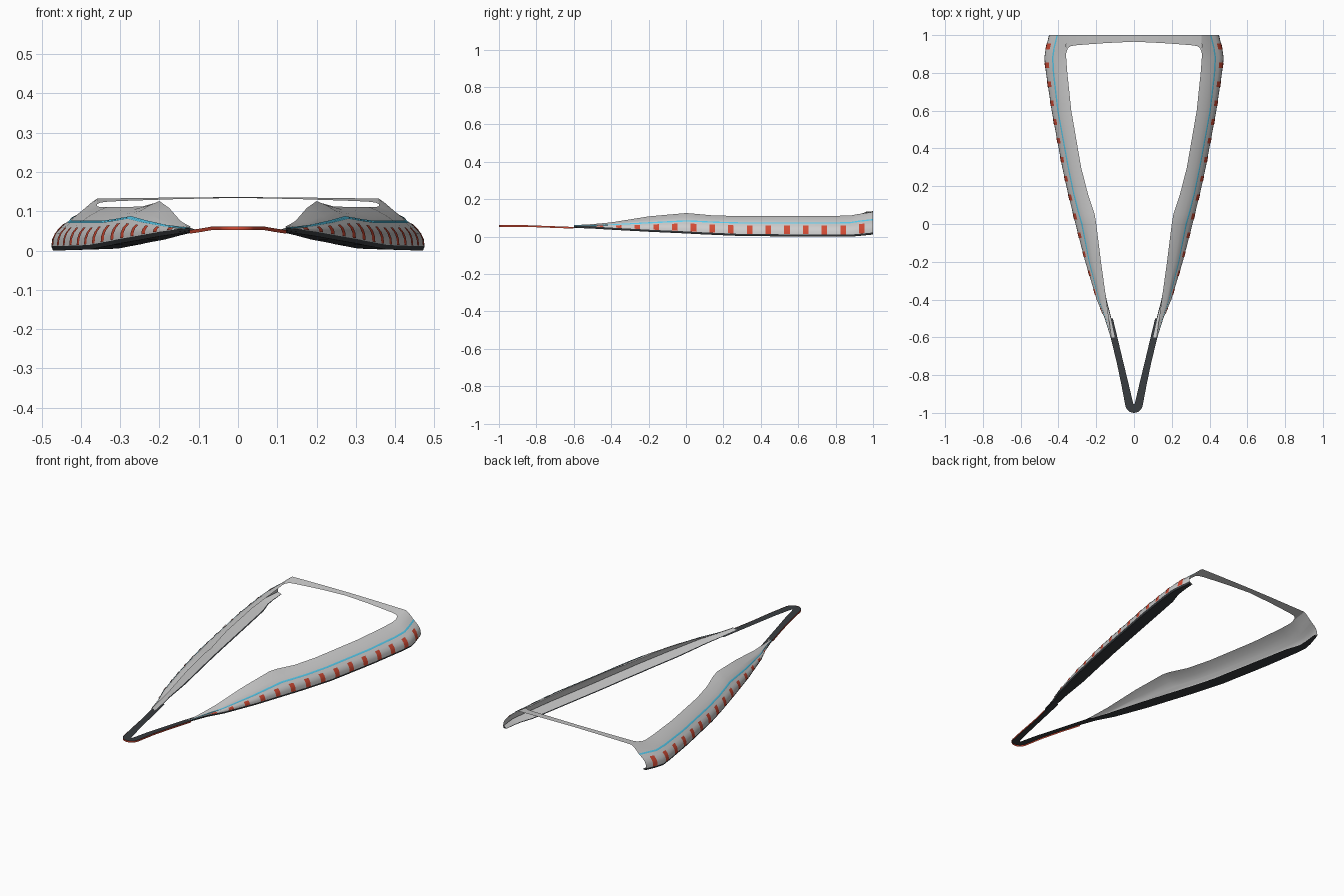
import bpy, math

if "Cube" in bpy.data.objects:
    bpy.data.objects.remove(bpy.data.objects["Cube"])

def material(name, rgb):
    m = bpy.data.materials.new(name)
    m.diffuse_color = (*rgb, 1)
    m.use_nodes = True
    m.node_tree.nodes["Principled BSDF"].inputs["Base Color"].default_value = m.diffuse_color
    return m

WHITE = material("pale_hull", (0.80, 0.80, 0.80))
BLACK = material("black_trim", (0.04, 0.045, 0.05))
RED = material("red_trim", (0.64, 0.07, 0.035))
BLUE = material("blue_line", (0.10, 0.62, 0.88))

def make(name, grids, mat=None):
    """Build a right-hand part from grids of points and mirror it across x."""
    verts, faces = [], []
    for rows in grids:
        base, n = len(verts), len(rows[0])
        for r in rows:
            verts += r
        for i in range(len(rows) - 1):
            for j in range(n - 1):
                a = base + i * n + j
                faces.append((a, a + n, a + n + 1, a + 1))
    me = bpy.data.meshes.new(name)
    me.from_pydata(verts, [], faces)
    me.validate()
    ob = bpy.data.objects.new(name, me)
    bpy.context.collection.objects.link(ob)
    if mat:
        me.materials.append(mat)
    mod = ob.modifiers.new("mirror", 'MIRROR')
    mod.merge_threshold = 0.0005
    bpy.ops.object.select_all(action='DESELECT')
    ob.select_set(True)
    bpy.context.view_layer.objects.active = ob
    bpy.ops.object.shade_smooth_by_angle(angle=math.radians(40))
    return ob

# Stations: y, outer x, blue line x, inner x, bottom z, blue line z, top z
ST = [
    (-0.60, 0.124, 0.122, 0.120, 0.047, 0.058, 0.061),
    (-0.50, 0.155, 0.150, 0.133, 0.043, 0.060, 0.067),
    (-0.40, 0.198, 0.186, 0.147, 0.037, 0.064, 0.076),
    (-0.20, 0.258, 0.236, 0.175, 0.026, 0.073, 0.108),
    (0.00, 0.310, 0.275, 0.200, 0.017, 0.083, 0.126),
    (0.05, 0.322, 0.290, 0.208, 0.014, 0.081, 0.122),
    (0.16, 0.349, 0.318, 0.244, 0.009, 0.076, 0.112),
    (0.30, 0.380, 0.347, 0.280, 0.003, 0.072, 0.111),
    (0.60, 0.436, 0.402, 0.332, 0.001, 0.072, 0.111),
    (0.80, 0.466, 0.425, 0.353, 0.000, 0.072, 0.111),
    (0.88, 0.475, 0.429, 0.359, 0.000, 0.074, 0.113),
    (0.93, 0.467, 0.422, 0.359, 0.004, 0.082, 0.122),
    (1.00, 0.450, 0.405, 0.358, 0.011, 0.090, 0.132),
]

def station(y):
    for a, b in zip(ST, ST[1:]):
        if y <= b[0] + 1e-6:
            t = (y - a[0]) / (b[0] - a[0])
            return [p + (q - p) * t for p, q in zip(a, b)]

def lower_side(y, off=0.0):
    """Curved lower band carrying the stripes."""
    y, xo, xb, xi, zb, zl, zt = station(y)
    z0 = zb + 0.011
    h, d = zl - 0.003 - z0, xo - xb
    return [(xo - d * k + off, y, z0 + h * t + off * 0.7)
            for t, k in ((0, 0), (0.3, 0.05), (0.55, 0.2), (0.8, 0.52), (1, 0.92))]

def upper_side(y):
    """Shoulder from the blue line to the inner rim."""
    y, xo, xb, xi, zb, zl, zt = station(y)
    return [(xb + (xi - xb) * t, y, zl + (zt - zl) * k)
            for t, k in ((0, 0), (0.35, 0.42), (0.7, 0.78), (1, 1))]

def flange_width(y, xo, xi):
    return min(0.075, 0.6 * (xo - xi) + 0.022) * min(1, 0.3 + (1 - y) * 3)

def flange(y):
    """Black keel edge and underside."""
    y, xo, xb, xi, zb, zl, zt = station(y)
    w = flange_width(y, xo, xi)
    return [(xo - w, y, zb + 0.002), (xo - 0.004, y, zb), (xo, y, zb + 0.011)]

def floor(y):
    """Pale lining lying on the keel, facing up."""
    y, xo, xb, xi, zb, zl, zt = station(y)
    w = flange_width(y, xo, xi)
    return [(xo - 0.002, y, zb + 0.011), (xo - w * 0.9, y, zb + 0.004)]

def blue(y):
    """Narrow ribbon straddling the join of band and shoulder."""
    y, xo, xb, xi, zb, zl, zt = station(y)
    s = min(1, (xb - xi) / 0.06)
    u = upper_side(y)[1]
    l = lower_side(y)[-1]
    f = 0.17
    top = (xb + (u[0] - xb) * f + 0.0015 * s, y, zl + (u[2] - zl) * f + 0.0015 * s)
    return [(l[0] + 0.0015 * s, y, l[2] + 0.0005),
            (xb + 0.0015 * s, y, zl + 0.0015 * s), top]

ys = [s[0] for s in ST]
make("hull_side", [[lower_side(y) + upper_side(y) for y in ys]], WHITE)
make("keel_edge", [[flange(y) for y in ys]], BLACK)
make("inner_floor", [[floor(y) for y in ys]], WHITE)
make("blue_pinline", [[blue(y) for y in ys]], BLUE)

# Red stripes wrapping the lower band
stripes = []
for k in range(15):
    c = 0.94 - 0.1 * k
    stripes.append([lower_side(y, 0.0018)[:4] for y in (c - 0.015, c + 0.015)])
make("side_stripes", stripes, RED)

# Pointed nose rim with rounded tip: outer and inner outlines
outer = [(0.155, -0.50), (0.124, -0.60), (0.092, -0.73), (0.067, -0.85), (0.048, -0.95)]
outer += [(0.046 * math.cos(a), -0.954 - 0.046 * math.sin(a))
          for a in [math.radians(15 * i) for i in range(1, 7)]]
inner = [(0.112, -0.50), (0.088, -0.60), (0.057, -0.73), (0.028, -0.85), (0.008, -0.935),
         (0.006, -0.942), (0.005, -0.947), (0.004, -0.950), (0.003, -0.952),
         (0.001, -0.954), (0, -0.955)]

def nose_z(y):
    return 0.045 + 0.013 * min(1, (-0.5 - y) / 0.35)

rim = [[(*q, nose_z(q[1])), (*p, nose_z(p[1]) + 0.002)] for p, q in zip(outer, inner)]
# reversed so that the sheet faces up
make("nose_rim", [rim[::-1]], BLACK)
edge = [[(p[0], p[1] - 0.0004, nose_z(p[1]) - 0.006), (p[0], p[1] - 0.0004, nose_z(p[1]) + 0.003)]
        for p in outer[1:]]
make("nose_red_edge", [edge[::-1]], RED)

# Thin arched bar across the stern
front = [(0, 0.965, 0.134), (0.15, 0.958, 0.131), (0.30, 0.947, 0.126),
         (0.335, 0.942, 0.124), (0.350, 0.930, 0.122), (0.359, 0.905, 0.118)]
back = [(0, 1, 0.136), (0.15, 1, 0.135), (0.30, 1, 0.133),
        (0.335, 1, 0.1325), (0.350, 1, 0.132), (0.358, 1, 0.132)]
make("stern_bar", [[[f, b] for f, b in zip(front, back)]], WHITE)
